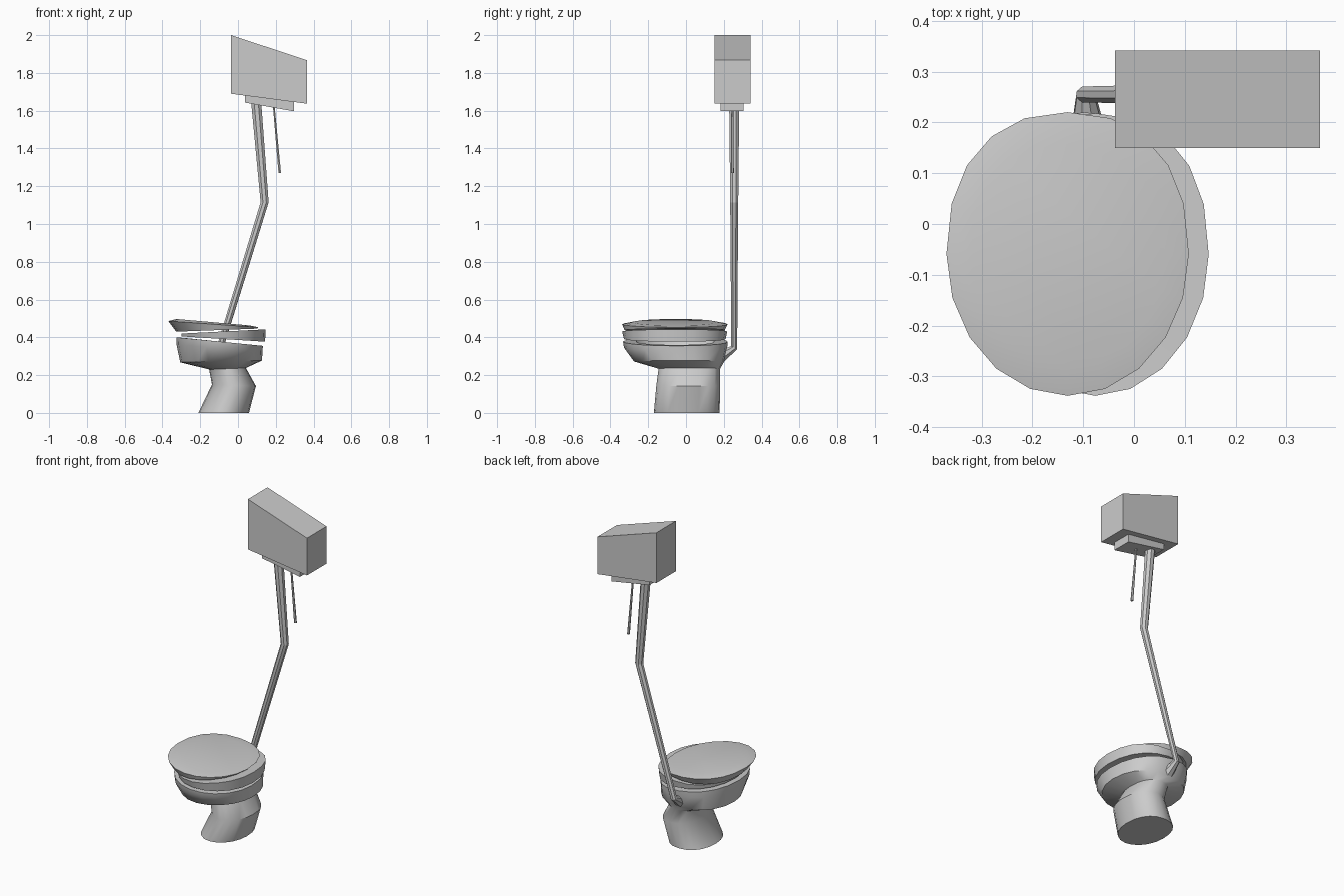
import bpy, bmesh
from math import sin, cos, pi, radians

if "Cube" in bpy.data.objects:
    bpy.data.objects.remove(bpy.data.objects["Cube"])

N = 20


def finish(name, bm, smooth):
    bmesh.ops.recalc_face_normals(bm, faces=bm.faces[:])
    mesh = bpy.data.meshes.new(name)
    bm.to_mesh(mesh)
    bm.free()
    ob = bpy.data.objects.new(name, mesh)
    bpy.context.collection.objects.link(ob)
    if smooth:
        bpy.ops.object.select_all(action='DESELECT')
        ob.select_set(True)
        bpy.context.view_layer.objects.active = ob
        bpy.ops.object.shade_smooth_by_angle(angle=radians(smooth))
    return ob


def loft(name, rings, smooth=0, closed=False):
    """Skin a list of equal-length vertex rings; cap the ends or join them."""
    bm = bmesh.new()
    vs = [[bm.verts.new(p) for p in r] for r in rings]
    n = len(vs[0])
    pairs = list(zip(vs, vs[1:])) + ([(vs[-1], vs[0])] if closed else [])
    for a, b in pairs:
        for i in range(n):
            j = (i + 1) % n
            bm.faces.new((a[i], a[j], b[j], b[i]))
    if not closed:
        bm.faces.new(vs[0])
        bm.faces.new(vs[-1])
    return finish(name, bm, smooth)


def oval(x0, x1, y0, y1, z_left, z_right):
    """Slanted oval ring, slightly squarer at the back."""
    pts = []
    for i in range(N):
        a = 2 * pi * i / N
        c, s = cos(a), sin(a)
        e = 0.88 if s > 0.001 else 1.0
        u = abs(c) ** e * (1 if c > 0 else -1)
        v = abs(s) ** e * (1 if s > 0 else -1)
        t = (u + 1) / 2
        pts.append((x0 + (x1 - x0) * t, (y0 + y1) / 2 + (y1 - y0) / 2 * v,
                    z_left + (z_right - z_left) * t))
    return pts


def circle(x, y, z, r, tilt=0, n=8):
    """Pipe section, tilted about the x axis."""
    t = radians(tilt)
    return [(x + r * cos(a), y + r * sin(a) * cos(t), z + r * sin(a) * sin(t))
            for a in [2 * pi * (i + .5) / n for i in range(n)]]


def prism(name, profile, y0, y1):
    return loft(name, [[(x, y, z) for x, z in profile] for y in (y0, y1)])


# Pedestal and bowl, with a hollow inside
loft("bowl", [
    oval(-.21, .058, -.17, .178, 0, 0),
    oval(-.138, .095, -.157, .18, .15, .142),
    oval(-.153, .042, -.145, .18, .23, .238),
    oval(-.306, .127, -.275, .203, .268, .277),
    oval(-.325, .13, -.328, .218, .36, .33),
    oval(-.327, .132, -.333, .22, .40, .355),
    oval(-.265, .07, -.265, .15, .395, .36),
    oval(-.19, .02, -.18, .10, .29, .29),
], smooth=40)

# Seat ring, thick on the right
loft("seat", [
    oval(-.30, .143, -.328, .21, .405, .377),
    oval(-.30, .147, -.338, .218, .42, .442),
    oval(-.21, .06, -.25, .13, .421, .438),
    oval(-.21, .06, -.25, .13, .403, .384),
], smooth=40, closed=True)

# Lid, thick on the left
loft("lid", [
    oval(-.327, .10, -.325, .205, .43, .446),
    oval(-.369, .108, -.338, .22, .486, .453),
    oval(-.325, .062, -.28, .157, .497, .463),
], smooth=40)

# Tapering flush pipe with a flared elbow into the bowl
loft("flush_pipe", [
    circle(.095, .255, 1.66, .029),
    circle(.141, .255, 1.115, .023),
    circle(-.095, .255, .345, .019, -28),
    circle(-.09, .18, .297, .036, -55),
])

# Crooked cistern and the plate beneath it
prism("cistern", [(-.037, 1.69), (.366, 1.637), (.366, 1.867), (-.037, 2.0)],
      .15, .341)
prism("cistern_plate", [(.037, 1.643), (.296, 1.597), (.296, 1.66), (.037, 1.69)],
      .182, .304)

# Pull handle
loft("pull_handle", [
    circle(.188, .245, 1.64, .005, n=6),
    circle(.221, .245, 1.27, .008, n=6),
])
